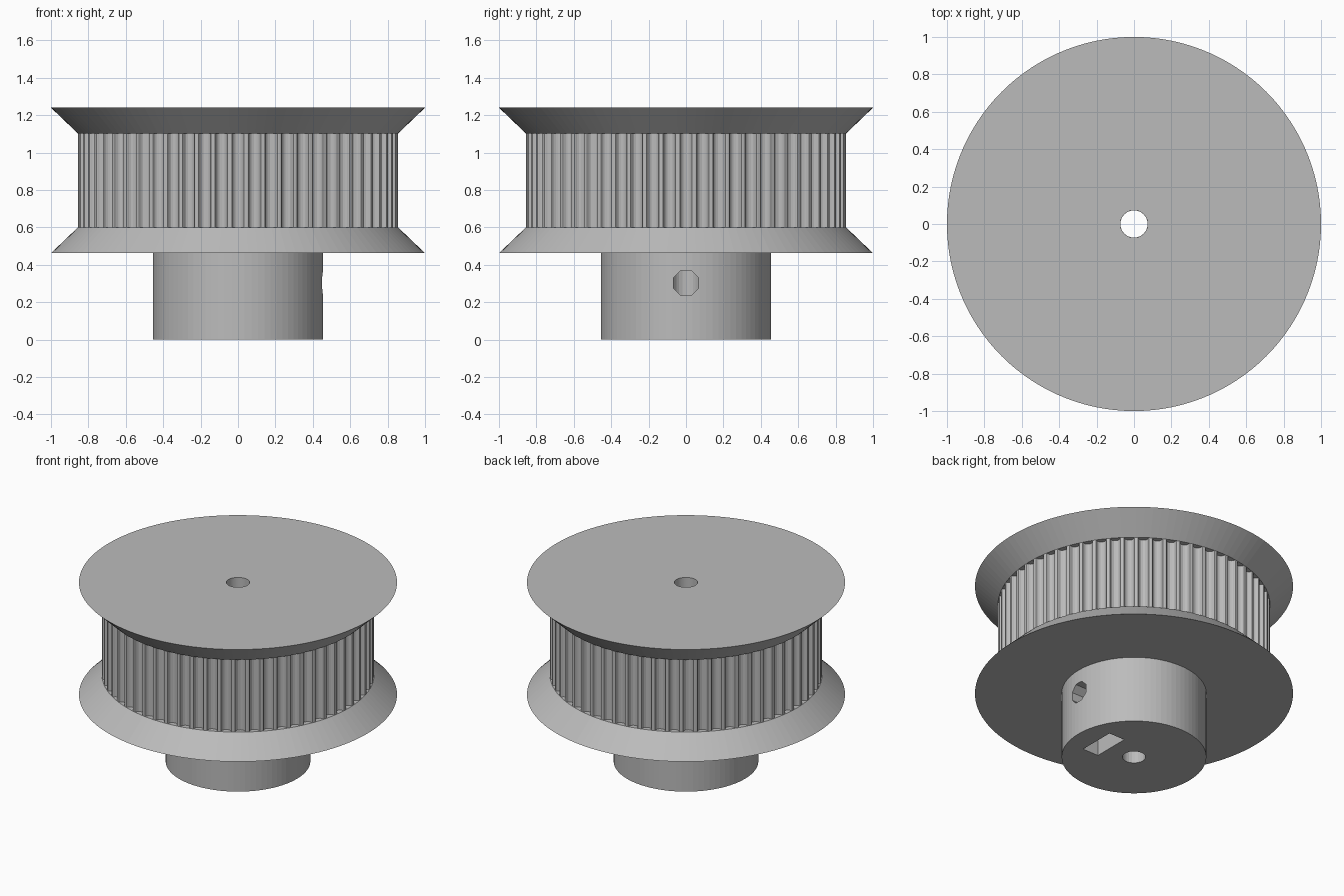
import bpy, bmesh, math
from mathutils import Matrix, Vector

cube = bpy.data.objects.get("Cube")
if cube:
    bpy.data.objects.remove(cube, do_unlink=True)

# Main dimensions
TEETH = 60
HUB_R, HUB_TOP = 0.455, 0.462
DRUM_R, DRUM_BOTTOM, DRUM_TOP = 0.856, 0.6, 1.102
FLANGE_R, TOTAL_H = 1.0, 1.24
BORE_R = 0.073
SCREW_Z, SCREW_R = 0.303, 0.073
NUT_X, NUT_THICK, NUT_HALF = 0.249, 0.122, 0.129

grey = bpy.data.materials.new("plain grey")
grey.use_nodes = True
colour = (0.5, 0.5, 0.5, 1)
grey.diffuse_color = colour
grey.node_tree.nodes["Principled BSDF"].inputs["Base Color"].default_value = colour


def finish(name, bm):
    bmesh.ops.recalc_face_normals(bm, faces=bm.faces)
    mesh = bpy.data.meshes.new(name)
    bm.to_mesh(mesh)
    bm.free()
    mesh.materials.append(grey)
    obj = bpy.data.objects.new(name, mesh)
    bpy.context.collection.objects.link(obj)
    return obj


def prism(name, outline, low, high, along_x=False):
    """Extrude a flat outline along z, or along x with the outline in y and z."""
    bm = bmesh.new()
    face = bm.faces.new([bm.verts.new((a, b, low)) for a, b in outline])
    moved = bmesh.ops.extrude_face_region(bm, geom=[face])["geom"]
    verts = [v for v in moved if isinstance(v, bmesh.types.BMVert)]
    bmesh.ops.translate(bm, verts=verts, vec=(0, 0, high - low))
    if along_x:
        turn = Matrix(((0, 0, 1), (1, 0, 0), (0, 1, 0))).to_4x4()
        bmesh.ops.transform(bm, matrix=turn, verts=bm.verts)
    return finish(name, bm)


def ring_points(radius, sides, centre=(0, 0), phase=0.0):
    steps = [math.tau * (i + phase) / sides for i in range(sides)]
    return [(centre[0] + radius * math.cos(a), centre[1] + radius * math.sin(a))
            for a in steps]


def lathe(name, profile, sides):
    """Revolve a closed radius-height profile about z."""
    bm = bmesh.new()
    rings = [[bm.verts.new((x, y, z)) for x, y in ring_points(r, sides)]
             for r, z in profile]
    for k, ring in enumerate(rings):
        other = rings[(k + 1) % len(rings)]
        for i in range(sides):
            j = (i + 1) % sides
            bm.faces.new((ring[i], ring[j], other[j], other[i]))
    return finish(name, bm)


def cut(obj, cutters):
    for cutter in cutters:
        cutter.hide_render = True
        mod = obj.modifiers.new(cutter.name, 'BOOLEAN')
        mod.operation = 'DIFFERENCE'
        mod.solver = 'EXACT'
        mod.object = cutter
    bpy.context.view_layer.objects.active = obj
    for mod in list(obj.modifiers):
        bpy.ops.object.modifier_apply(modifier=mod.name)
    for cutter in cutters:
        bpy.data.objects.remove(cutter, do_unlink=True)


# Toothed drum: rounded grooves with narrow lands between them
half_groove = [(0.0384, 0), (0.0333, 0.0017), (0.0307, 0.0059), (0.0282, 0.0156),
               (0.0232, 0.0245), (0.0128, 0.0321)]
groove = ([(-w, d) for w, d in half_groove] + [(0, 0.0347)]
          + [(w, d) for w, d in reversed(half_groove)])
base_r = math.sqrt(DRUM_R ** 2 - half_groove[0][0] ** 2)
outline = []
for i in range(TEETH):
    turn = Matrix.Rotation(math.tau * i / TEETH, 2)
    outline += [tuple(turn @ Vector((base_r - d, w))) for w, d in groove]
drum = prism("toothed_drum", outline, DRUM_BOTTOM, DRUM_TOP)
cut(drum, [prism("bore_cutter", ring_points(BORE_R, 24), 0, 2)])

# Flared flanges below and above the drum
lathe("lower_flange", [(BORE_R, HUB_TOP), (FLANGE_R, HUB_TOP),
                       (DRUM_R, DRUM_BOTTOM), (BORE_R, DRUM_BOTTOM)], 120)
lathe("upper_flange", [(BORE_R, DRUM_TOP), (DRUM_R, DRUM_TOP),
                       (FLANGE_R, TOTAL_H), (BORE_R, TOTAL_H)], 120)

# Hub with bore, set screw hole and captive nut slot
hub = prism("hub", ring_points(HUB_R, 80), 0, HUB_TOP)
shoulder = SCREW_Z + NUT_HALF / math.sqrt(3)
peak = SCREW_Z + 2 * NUT_HALF / math.sqrt(3)
nut_outline = [(-NUT_HALF, -0.1), (NUT_HALF, -0.1), (NUT_HALF, shoulder),
               (0, peak), (-NUT_HALF, shoulder)]
cut(hub, [
    prism("hub_bore_cutter", ring_points(BORE_R, 24), -1, 1),
    prism("screw_cutter", ring_points(SCREW_R, 8, (0, SCREW_Z), 0.5), 0, 1, True),
    prism("nut_cutter", nut_outline, NUT_X - NUT_THICK / 2, NUT_X + NUT_THICK / 2, True),
])
